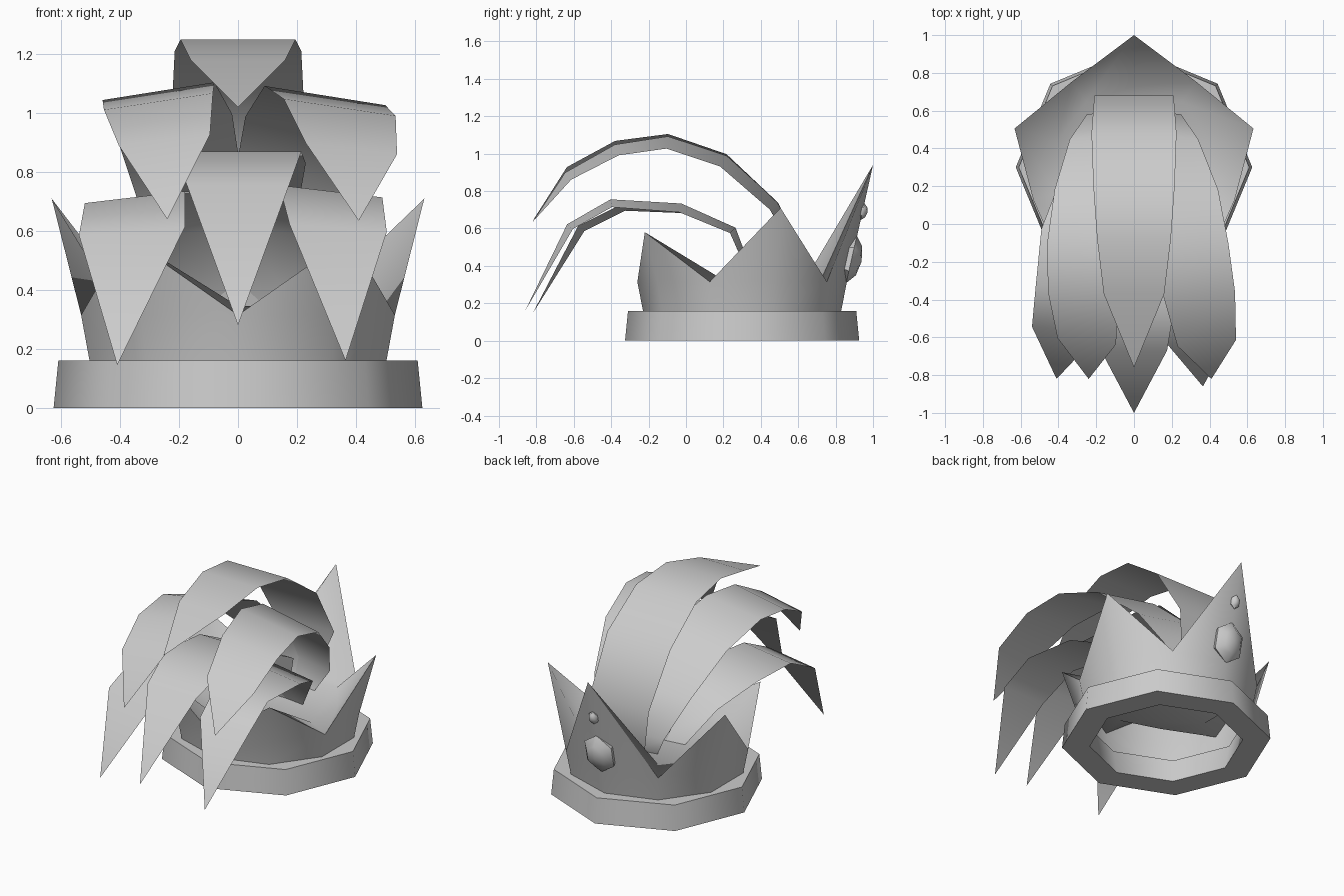
import bpy
from math import sin, cos, pi, radians
from mathutils import Vector

cube = bpy.data.objects.get("Cube")
if cube:
    bpy.data.objects.remove(cube, do_unlink=True)

grey = bpy.data.materials.new("light_grey")
grey.use_nodes = True
grey.diffuse_color = (0.6, 0.6, 0.6, 1)
grey.node_tree.nodes["Principled BSDF"].inputs["Base Color"].default_value = (0.6, 0.6, 0.6, 1)

CY = 0.3  # the crown sits behind the middle


def make(name, verts, faces, angle=50):
    me = bpy.data.meshes.new(name)
    me.from_pydata(verts, [], faces)
    me.materials.append(grey)
    ob = bpy.data.objects.new(name, me)
    bpy.context.collection.objects.link(ob)
    bpy.ops.object.select_all(action='DESELECT')
    ob.select_set(True)
    bpy.context.view_layer.objects.active = ob
    bpy.ops.object.shade_smooth_by_angle(angle=radians(angle))


def polar(r, a, z):
    return (r * cos(a), CY + r * sin(a), z)


# Octagonal band: a closed profile turned around the centre
N = 8
profile = [(0.46, 0), (0.626, 0), (0.61, 0.16), (0.49, 0.16)]
P = len(profile)
verts = [polar(r, 2 * pi * i / N, z) for i in range(N) for r, z in profile]
faces = [(i * P + j, (i + 1) % N * P + j, (i + 1) % N * P + (j + 1) % P, i * P + (j + 1) % P)
         for i in range(N) for j in range(P)]
make("crown_band", verts, faces)

# Five-pointed crown wall: even corners are peaks, odd corners are valleys
peaks = [(0.70, 0.94), (0.665, 0.71), (0.643, 0.58), (0.643, 0.58), (0.665, 0.71)]
angles = [pi / 2 + k * pi / 5 for k in range(10)]
tips = [polar(r, angles[2 * k], z) for k, (r, z) in enumerate(peaks)]
rim = [polar(0.56, a, 0.315) for a in angles]
verts = [polar(0.53, a, 0.16) for a in angles] + rim + tips
faces = [(k, (k + 1) % 10, 10 + (k + 1) % 10, 10 + k) for k in range(10)]
for k in range(5):
    mid, tip = 10 + 2 * k, 20 + k
    faces += [(mid, 10 + (2 * k + 1) % 10, tip), (10 + (2 * k - 1) % 10, mid, tip)]
make("crown_wall", verts, faces)

# Lining: slopes from the pointed edge down to a flat cap
verts = [polar(0.43, a, 0.345) for a in angles] + rim + tips
faces = [tuple(range(10))]
for k in range(5):
    mid, after, before, tip = 2 * k, (2 * k + 1) % 10, (2 * k - 1) % 10, 20 + k
    faces += [(tip, 10 + after, after, mid), (10 + before, tip, mid, before)]
make("crown_lining", verts, faces, 75)


# Hexagonal domed gems on the back peak, leaning out with it
def gem(name, y, z, w, h, depth):
    up, out = Vector((0, 0.22, 0.976)), Vector((0, 0.976, -0.22))
    c = Vector((0, y, z))
    verts = [c + Vector((w * r * sin(i * pi / 3), 0, 0)) + up * (h * r * cos(i * pi / 3)) + out * (d * depth)
             for r, d in [(0.85, -0.8), (1, 0), (0.6, 0.75)] for i in range(6)]
    verts.append(c + out * depth)
    faces = [(s + i, s + (i + 1) % 6, s + 6 + (i + 1) % 6, s + 6 + i) for s in (0, 6) for i in range(6)]
    faces += [(12 + i, 12 + (i + 1) % 6, 18) for i in range(6)]
    make(name, verts, faces)


gem("large_gem", 0.885, 0.435, 0.11, 0.13, 0.055)
gem("small_gem", 0.945, 0.69, 0.033, 0.045, 0.025)


# Curved plume: rows of (x, y, z, half width) from the tip back to the root
def plume(name, rows, roll=0.0):
    verts, faces = [rows[0][:3]], []
    for i, (x, y, z, w) in enumerate(rows[1:], 1):
        a, b = rows[i - 1], rows[min(i + 1, len(rows) - 1)]
        n = Vector((0, a[2] - b[2], b[1] - a[1])).normalized() * roll * w
        c = Vector((x, y, z))
        side = Vector((w, 0, 0)) - n
        verts += [c - side, c + side]
    faces.append((0, 1, 2))
    for i in range(len(rows) - 2):
        k = 1 + 2 * i
        faces.append((k, k + 2, k + 3, k + 1))
    make(name, verts, faces)


plume("top_plume", [(0, -.76, 1.02, 0), (0, -.37, 1.18, .16), (0, -.08, 1.25, .195),
                    (0, .2, 1.21, .215), (0, .48, 1.01, .225), (0, .68, .68, .21), (0, .57, .32, .1)])
plume("lower_middle_plume", [(0, -1, .28, 0), (0, -.67, .76, .175), (0, -.43, .87, .215),
                             (0, -.06, .83, .23), (0, .28, .66, .2), (0, .36, .32, .1)])
plume("upper_left_plume", [(.41, -.82, .635, 0), (.385, -.63, .88, .155), (.345, -.37, 1.02, .19),
                           (.295, -.1, 1.06, .205), (.235, .2, .96, .21), (.16, .47, .72, .18),
                           (.12, .6, .48, .13), (.08, .54, .32, .08)], 0.16)
plume("upper_right_plume", [(-.24, -.82, .64, 0), (-.25, -.62, .91, .155), (-.27, -.37, 1.04, .185),
                            (-.27, -.1, 1.075, .19), (-.22, .2, .97, .2), (-.16, .47, .72, .18),
                            (-.12, .6, .48, .13), (-.08, .54, .32, .08)], -0.16)
plume("lower_left_plume", [(.365, -.86, .16, 0), (.34, -.62, .61, .165), (.315, -.4, .735, .175),
                           (.27, -.03, .71, .2), (.2, .25, .59, .17), (.12, .36, .32, .09)], 0.12)
plume("lower_right_plume", [(-.41, -.82, .145, 0), (-.36, -.56, .6, .18), (-.35, -.33, .715, .17),
                            (-.3, -.02, .705, .19), (-.22, .25, .59, .17), (-.12, .36, .32, .09)], -0.12)
